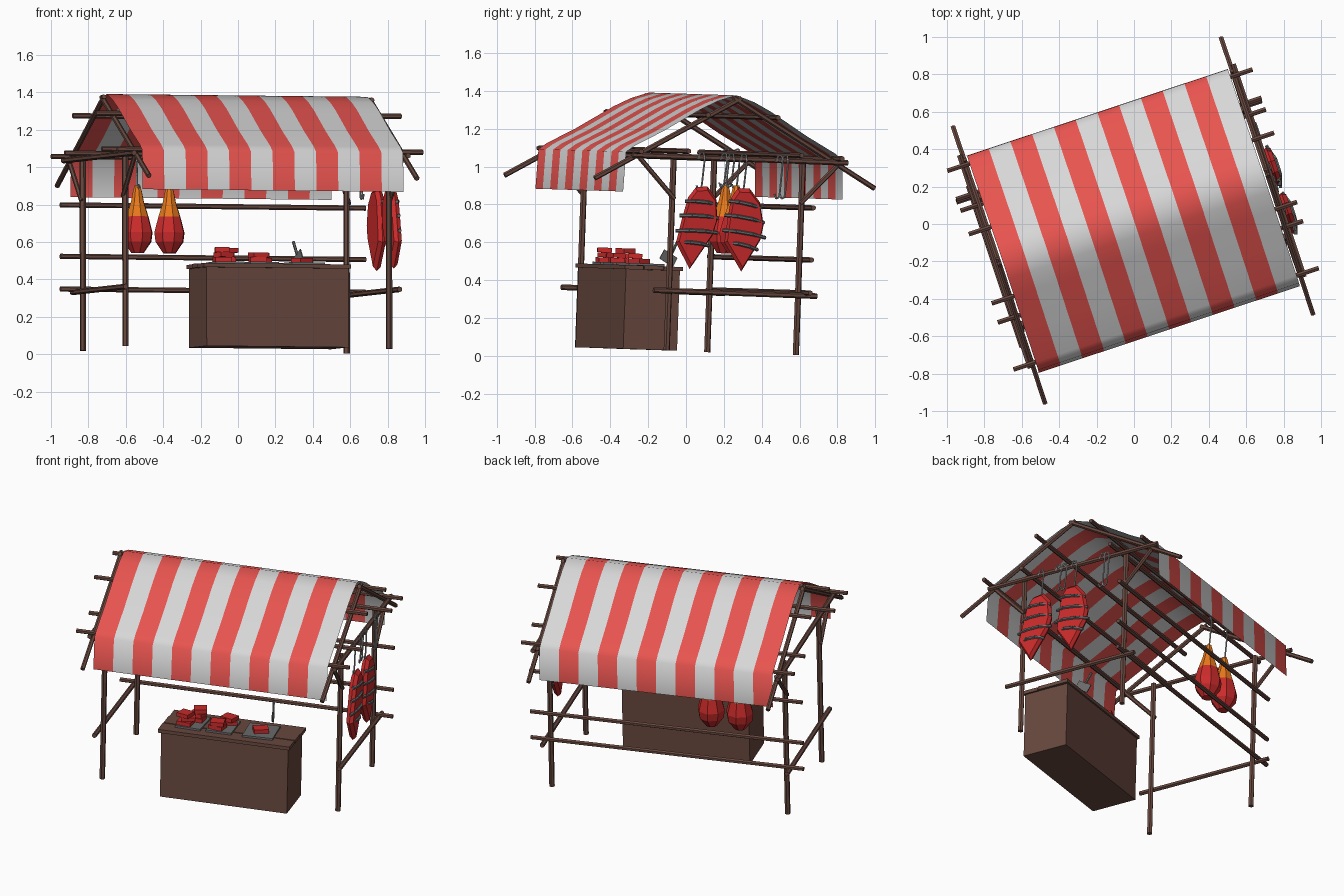
import bpy, bmesh, math, random
from mathutils import Matrix, Vector

if "Cube" in bpy.data.objects:
    bpy.data.objects.remove(bpy.data.objects["Cube"])

random.seed(4)

# The whole stall is turned and slightly tilted
M = (Matrix.Translation((-0.01, 0.005, 0.024)) @ Matrix.Rotation(math.radians(18.4), 4, 'Z')
     @ Matrix.Rotation(-0.035, 4, 'X') @ Matrix.Rotation(0.01, 4, 'Y'))


def mat(name, rgb):
    m = bpy.data.materials.new(name)
    m.diffuse_color = (*rgb, 1)
    m.use_nodes = True
    m.node_tree.nodes["Principled BSDF"].inputs["Base Color"].default_value = m.diffuse_color
    return m


WOOD = mat("brown wood", (0.14, 0.066, 0.05))
RED = mat("canopy red", (0.82, 0.09, 0.08))
WHITE = mat("canopy white", (0.68, 0.68, 0.68))
MEAT = mat("meat red", (0.60, 0.024, 0.024))
FAT = mat("ham orange", (0.88, 0.21, 0.012))
STEEL = mat("steel grey", (0.36, 0.36, 0.36))
TRAY = mat("dark grey", (0.15, 0.15, 0.15))


def finish(name, bm, mats, smooth=False):
    me = bpy.data.meshes.new(name)
    bmesh.ops.recalc_face_normals(bm, faces=bm.faces)
    for f in bm.faces:
        f.smooth = smooth
    bm.to_mesh(me)
    bm.free()
    for m in mats:
        me.materials.append(m)
    ob = bpy.data.objects.new(name, me)
    bpy.context.collection.objects.link(ob)
    ob.matrix_world = M
    return ob


def add_rod(bm, p, q, r, sides=6):
    p, q = Vector(p), Vector(q)
    d = q - p
    T = Matrix.Translation((p + q) / 2) @ d.to_track_quat('Z', 'Y').to_matrix().to_4x4()
    bmesh.ops.create_cone(bm, cap_ends=True, segments=sides, radius1=r, radius2=r,
                          depth=d.length, matrix=T)


def rods(name, pts, r, m=WOOD, sides=6):
    bm = bmesh.new()
    for a, b in zip(pts, pts[1:]):
        add_rod(bm, a, b, r, sides)
    return finish(name, bm, [m])


def box(name, c, s, m, rot=0.0, tilt=0.0):
    bm = bmesh.new()
    T = (Matrix.Translation(c) @ Matrix.Rotation(rot, 4, 'Z') @ Matrix.Rotation(tilt, 4, 'X')
         @ Matrix.Diagonal((*s, 1)))
    bmesh.ops.create_cube(bm, size=1, matrix=T)
    return finish(name, bm, [m])


def revolve(name, c, prof, mats, split, n=8):
    # prof: (radius, z) from top to bottom, faces above split use material 0
    bm = bmesh.new()
    rings = [[bm.verts.new((c[0] + r * math.cos(2 * math.pi * i / n),
                            c[1] + r * math.sin(2 * math.pi * i / n), z)) for i in range(n)]
             for r, z in prof]
    for a, b in zip(rings, rings[1:]):
        for i in range(n):
            j = (i + 1) % n
            bm.faces.new((a[i], a[j], b[j], b[i]))
    bm.faces.new(rings[0])
    bm.faces.new(rings[-1])
    for f in bm.faces:
        f.material_index = 0 if f.calc_center_median().z > split else 1
    return finish(name, bm, mats)


# Striped canopy
OFF = -0.02
half = [(0.1, 1.327), (0.195, 1.28), (0.4, 1.157), (0.56, 1.072), (0.603, 1.04), (0.612, 0.83)]
prof = [(-y, z) for y, z in reversed(half)] + [(0, 1.36)] + half
bm = bmesh.new()
cols = [[bm.verts.new((-0.735 + 1.47 * i / 12, y + OFF, z)) for y, z in prof] for i in range(13)]
for i in range(12):
    for k in range(len(prof) - 1):
        f = bm.faces.new((cols[i][k], cols[i + 1][k], cols[i + 1][k + 1], cols[i][k + 1]))
        f.material_index = i % 2
finish("striped_canopy", bm, [RED, WHITE], smooth=True)

# Frame: posts, rafters, braces, tie beams and side rails
for sx, xn in ((-1, "left"), (1, "right")):
    for sy, yn in ((-1, "front"), (1, "back")):
        x = sx * 0.743
        rods(f"{yn}_{xn}_post", [(x, sy * 0.36, 0), (x, sy * 0.36, 1.03)], 0.017)
        rods(f"{yn}_{xn}_rafter", [(sx * 0.755, -sy * 0.02 + OFF, 1.345),
                                   (sx * 0.755, sy * 0.78 + OFF, 0.895)], 0.014)
        rods(f"{yn}_{xn}_brace", [(x + sx * 0.01, sy * 0.35, 0.80),
                                  (x + sx * 0.01, sy * 0.57, 1.03)], 0.013)
    rods(f"{xn}_tie_beam", [(sx * 0.772, -0.6, 1.025), (sx * 0.772, 0.6, 1.025)], 0.015)
    rods(f"{xn}_side_rail", [(sx * 0.772, -0.455, 0.315), (sx * 0.772, 0.455, 0.315)], 0.015)

# Long poles under the roof and along the back
for sy, yn in ((-1, "front"), (1, "back")):
    for part, y, z in (("upper_purlin", 0.195, 1.25), ("eave_purlin", 0.56, 1.045), ("beam", 0.315, 1.055)):
        yy = sy * y + (OFF if part != "beam" else 0)
        rods(f"{yn}_{part}", [(-0.86, yy, z), (0.86, yy, z)], 0.014)
for i, z in enumerate((0.33, 0.505, 0.78)):
    rods(f"back_rail_{i + 1}", [(-0.86, 0.39, z), (0.86, 0.39, z)], 0.014)

# Counter with plank top
CX, CY = 0.065, -0.36
box("counter_body", (CX, CY, 0.211), (0.80, 0.30, 0.422), WOOD)
for i in range(3):
    box(f"counter_plank_{i + 1}", (CX + (i - 1) * 0.004, CY + (i - 1) * 0.108, 0.432 + 0.002 * (i % 2)),
        (0.83, 0.104, 0.022), WOOD)

# Trays with cuts of meat
for t, (x, w, n) in enumerate(((-0.18, 0.16, 3), (0.01, 0.16, 2), (0.25, 0.19, 1))):
    box(f"tray_{t + 1}", (x, CY, 0.449), (w, 0.20, 0.012), TRAY, 0.05 * (t - 1))
    for k in range(n):
        spots = ((-0.035, -0.04), (0.03, 0.04)) if n > 1 else ((0.0, 0.0),)
        for j, (dx, dy) in enumerate(spots):
            box(f"meat_cut_{t + 1}_{k + 1}_{j + 1}",
                (x + dx * 0.8 + random.uniform(-.01, .01), CY + dy + random.uniform(-.01, .01),
                 0.467 + 0.026 * k),
                (0.09 - 0.006 * k, 0.075, 0.025), MEAT, random.uniform(-0.5, 0.5))

# Cleaver resting at the back of the counter
box("cleaver_blade", (0.28, -0.215, 0.487), (0.006, 0.09, 0.055), TRAY, 0.15, -0.5)
rods("cleaver_handle", [(0.278, -0.20, 0.505), (0.268, -0.165, 0.575)], 0.008, TRAY)


def hook(name, x, y, top, bottom):
    # S-shaped wire hook
    pts = [(x, y - 0.022, top - 0.02), (x, y - 0.012, top + 0.014), (x, y + 0.008, top + 0.016),
           (x, y + 0.014, top - 0.02), (x, y + 0.004, bottom + 0.03), (x, y, bottom),
           (x, y - 0.016, bottom - 0.008), (x, y - 0.026, bottom + 0.016)]
    rods(name, pts, 0.005, STEEL, 5)


# Two hams hanging from the back beam
for i, x in enumerate((-0.445, -0.265)):
    revolve(f"ham_{i + 1}", (x, 0.33),
            [(0.016, 0.885), (0.026, 0.85), (0.036, 0.80), (0.062, 0.72), (0.085, 0.635),
             (0.078, 0.585), (0.035, 0.525)], [FAT, MEAT], 0.715)
    hook(f"ham_hook_{i + 1}", x, 0.33, 1.06, 0.875)


# Rib racks hanging from the right tie beam
outline = [(-0.035, 0.87), (0.03, 0.87), (0.09, 0.80), (0.115, 0.68), (0.10, 0.60),
           (0.0, 0.43), (-0.10, 0.58), (-0.085, 0.72), (-0.07, 0.82)]
for i, (yc, lean) in enumerate(((-0.215, -0.12), (0.02, 0.0))):
    xo = 0.80
    bm = bmesh.new()

    def P(x, y, z):
        # lean the rack in its own plane around the hook
        c, s = math.cos(lean), math.sin(lean)
        return (x, yc + y * c - (0.87 - z) * -s, 0.87 - ((0.87 - z) * c + y * s))
    rings = [[bm.verts.new(P(x, y * k, 0.66 + (z - 0.66) * k)) for y, z in outline]
             for x, k in ((xo - 0.022, 0.9), (xo, 1.0), (xo + 0.022, 0.9))]
    m = len(outline)
    for a, b in zip(rings, rings[1:]):
        for j in range(m):
            bm.faces.new((a[j], a[(j + 1) % m], b[(j + 1) % m], b[j]))
    bm.faces.new(rings[0])
    bm.faces.new(rings[-1])
    finish(f"rib_rack_{i + 1}", bm, [MEAT])
    for k, (z, w) in enumerate(((0.79, 0.085), (0.715, 0.105), (0.635, 0.115), (0.57, 0.075))):
        rods(f"rib_{i + 1}_{k + 1}", [P(xo + 0.005, -w, z + 0.01), P(xo + 0.028, -w * 0.4, z + 0.006),
                                      P(xo + 0.028, w * 0.4, z - 0.006), P(xo + 0.005, w + 0.01, z - 0.022)],
             0.010, TRAY)

# Hooks on the right tie beam, two of them empty
for i, (y, low) in enumerate(((-0.215, 0.86), (-0.09, 0.88), (-0.05, 0.88), (0.02, 0.86),
                              (0.22, 0.83), (0.25, 0.83))):
    hook(f"beam_hook_{i + 1}", 0.785, y, 1.035, low)
